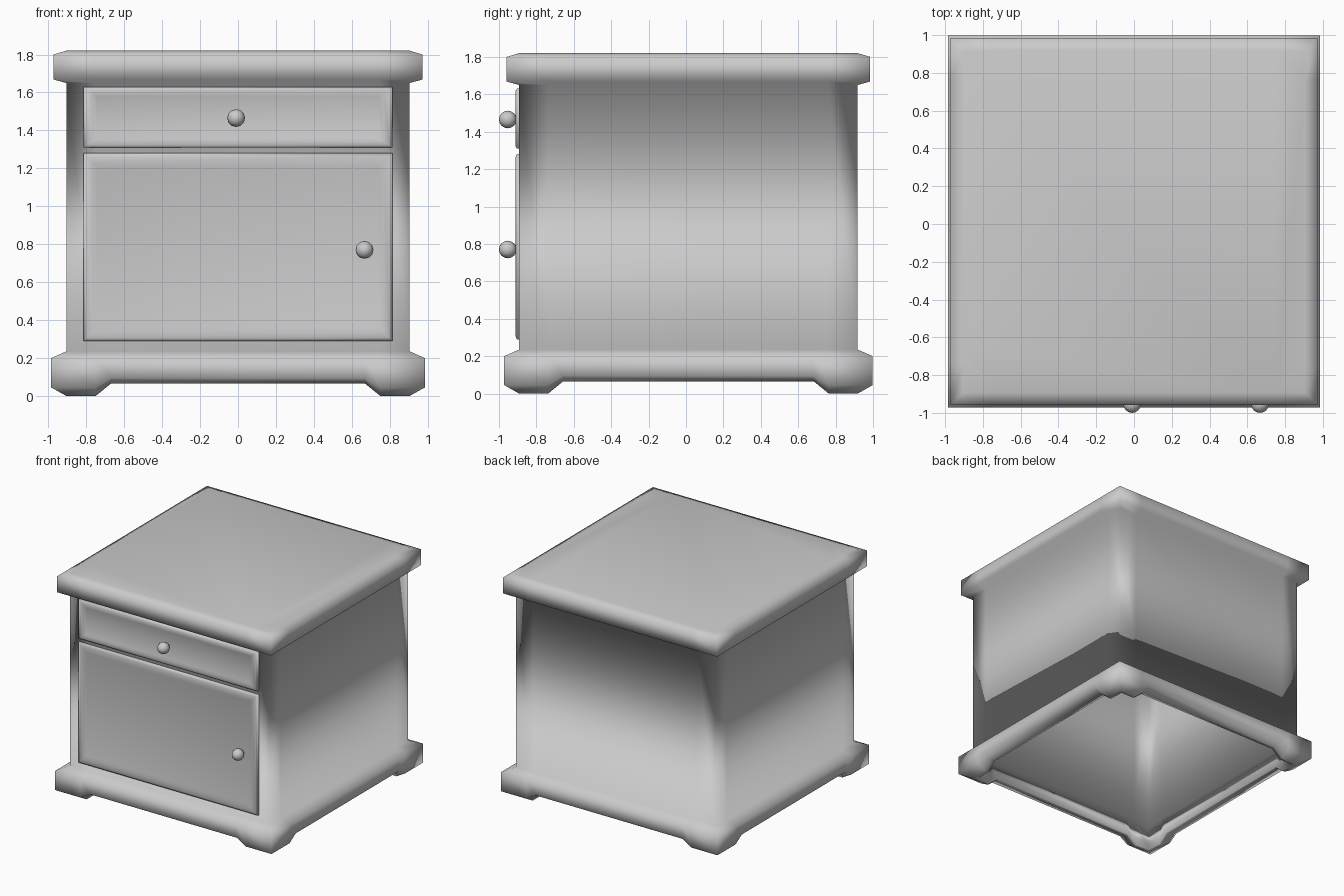
import bpy
import bmesh
from mathutils import Matrix

if "Cube" in bpy.data.objects:
    bpy.data.objects.remove(bpy.data.objects["Cube"])

CY = 0.013          # cabinet centre in y (knobs stick out in front)
FRONT = CY - 0.905  # front plane of the body


def finish(bm, name):
    bmesh.ops.recalc_face_normals(bm, faces=bm.faces)
    me = bpy.data.meshes.new(name)
    bm.to_mesh(me)
    bm.free()
    for p in me.polygons:
        p.use_smooth = True
    ob = bpy.data.objects.new(name, me)
    bpy.context.collection.objects.link(ob)
    return ob


def bridge(bm, a, b):
    n = len(a)
    for i in range(n):
        j = (i + 1) % n
        bm.faces.new((a[i], a[j], b[j], b[i]))


def carcass():
    # profile: half width, z at the corners (feet), z along the middle
    rows = [(0.905, 1.82, 1.82), (0.972, 1.80, 1.80), (0.972, 1.668, 1.668),
            (0.905, 1.65, 1.65), (0.905, 0.235, 0.235), (0.985, 0.20, 0.20),
            (0.985, 0.045, 0.095), (0.905, 0.0, 0.065), (0.875, 0.0, 0.065),
            (0.905, 0.235, 0.235)]
    bm = bmesh.new()
    loops = []
    for h, zc, zm in rows:
        side = [(-h, zc), (-0.75, zc), (-0.67, zm), (0.67, zm), (0.75, zc)]
        loop = []
        for k in range(4):
            rot = Matrix.Rotation(k * 1.5707963268, 3, 'Z')
            for s, z in side:
                v = bm.verts.new(rot @ Matrix.Identity(3).col[0] * 0)
                x, y, _ = rot @ (Matrix.Identity(3).col[0] * s - Matrix.Identity(3).col[1] * h)
                v.co = (x, y + CY, z)
                loop.append(v)
        loops.append(loop)
    for a, b in zip(loops, loops[1:]):
        bridge(bm, a, b)
    bm.faces.new(loops[0])
    bmesh.ops.remove_doubles(bm, verts=bm.verts, dist=0.0005)
    return finish(bm, "cabinet_carcass")


def panel(name, hw, z0, z1, zscale):
    # raised frame around a slightly sunken field: inset, distance forward
    prof = [(0, 0), (0, 0.012), (0.018, 0.02), (0.048, 0.02), (0.072, 0.012)]
    bm = bmesh.new()
    loops = []
    for d, f in prof:
        x, e, y = hw - d, d * zscale, FRONT - f
        loops.append([bm.verts.new(c) for c in
                      ((-x, y, z0 + e), (x, y, z0 + e), (x, y, z1 - e), (-x, y, z1 - e))])
    for a, b in zip(loops, loops[1:]):
        bridge(bm, a, b)
    bm.faces.new(loops[-1])
    ob = finish(bm, name)
    # open shell: make sure it faces the front
    if ob.data.polygons[-1].normal.y > 0:
        ob.data.flip_normals()
    return ob


def knob(name, x, z):
    bm = bmesh.new()
    m = Matrix.Translation((x, -0.953, z)) @ Matrix.Rotation(1.5707963268, 4, 'X')
    bmesh.ops.create_uvsphere(bm, u_segments=12, v_segments=8, radius=0.047, matrix=m)
    return finish(bm, name)


# tabletop, walls, plinth and feet in one continuous shell
carcass()

# fronts
panel("drawer_front", 0.815, 1.31, 1.63, 0.68)
panel("door_front", 0.815, 0.29, 1.28, 1.0)

# knobs
knob("drawer_knob", -0.01, 1.465)
knob("door_knob", 0.667, 0.77)
